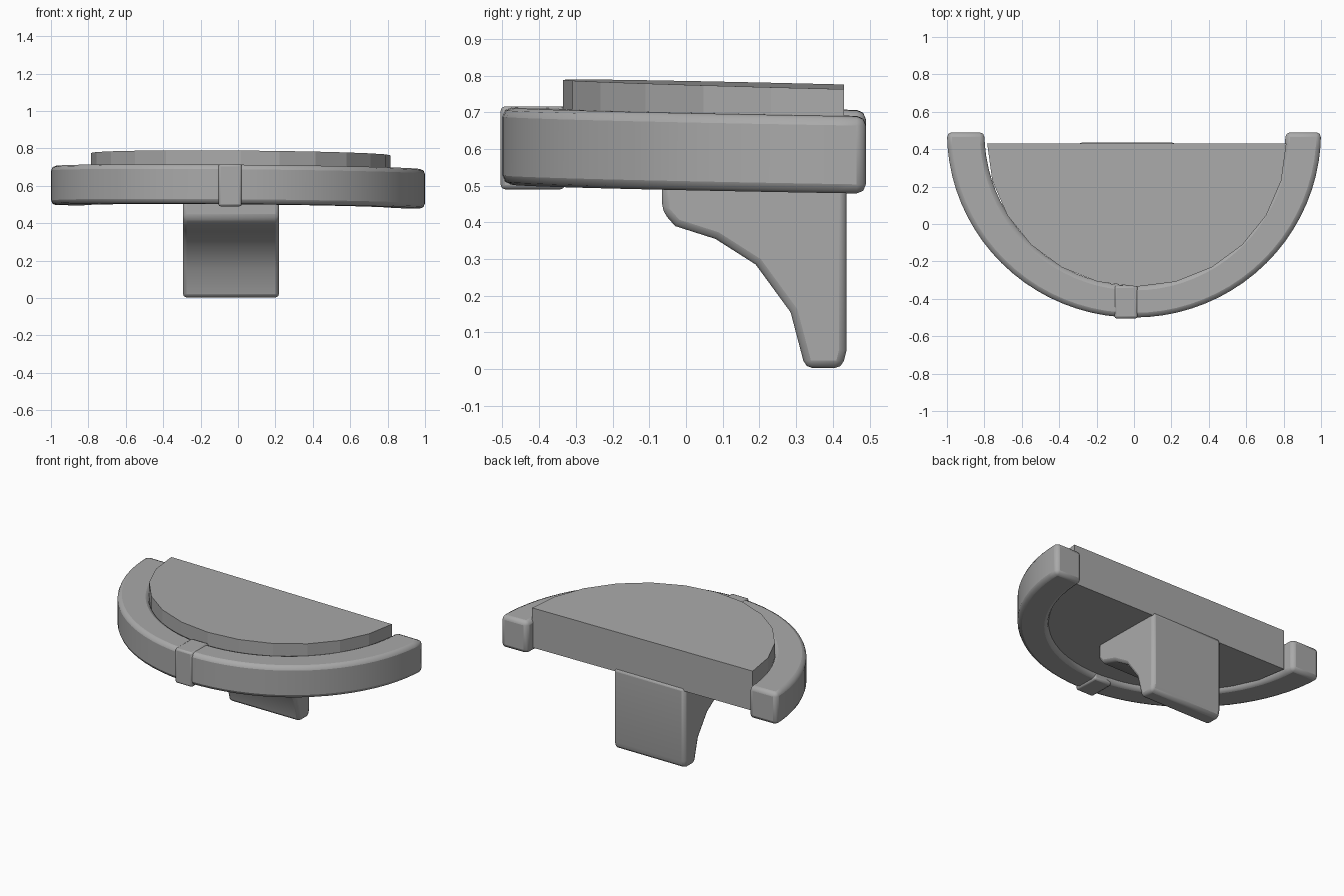
import bpy, bmesh, math
from mathutils import Vector

cube = bpy.data.objects.get("Cube")
if cube:
    bpy.data.objects.remove(cube, do_unlink=True)

GREY = (0.4, 0.4, 0.4)
mat = bpy.data.materials.new("plain grey")
mat.use_nodes = True
mat.diffuse_color = (*GREY, 1)
mat.node_tree.nodes["Principled BSDF"].inputs["Base Color"].default_value = (*GREY, 1)


def prism(name, points, offset, bevel=0, smooth=True):
    """Extrude a closed outline along an offset, with an optional rounded edge."""
    bm = bmesh.new()
    face = bm.faces.new([bm.verts.new(p) for p in points])
    ext = bmesh.ops.extrude_face_region(bm, geom=[face])
    moved = [v for v in ext["geom"] if isinstance(v, bmesh.types.BMVert)]
    bmesh.ops.translate(bm, verts=moved, vec=Vector(offset))
    bmesh.ops.recalc_face_normals(bm, faces=bm.faces[:])
    mesh = bpy.data.meshes.new(name)
    bm.to_mesh(mesh)
    bm.free()
    mesh.materials.append(mat)
    obj = bpy.data.objects.new(name, mesh)
    bpy.context.collection.objects.link(obj)
    if bevel:
        mod = obj.modifiers.new("soft edges", "BEVEL")
        mod.width, mod.segments = bevel, 2
        mod.limit_method, mod.angle_limit = "ANGLE", math.radians(35)
    if smooth:
        bpy.ops.object.select_all(action="DESELECT")
        obj.select_set(True)
        bpy.context.view_layer.objects.active = obj
        bpy.ops.object.shade_smooth_by_angle(angle=math.radians(35))
    return obj


def arc(cx, cy, rx, ry, z, n):
    """Front half of an ellipse, from the right end to the left end."""
    return [(cx - rx * math.cos(math.pi * i / n),
             cy - ry * math.sin(math.pi * i / n), z) for i in range(n + 1)]


def tilt(obj, slope_x, slope_y):
    """Let the part sag slightly toward its left and back."""
    for v in obj.data.vertices:
        v.co.z -= slope_x * v.co.x + slope_y * v.co.y


# Half-round shelf top
top = prism("shelf_top", arc(0.015, 0.43, 0.8, 0.765, 0.52, 12), (0, 0, 0.26), smooth=False)
tilt(top, 0.008, 0.025)

# Rounded rim around the curved edge
outer = arc(0, 0.49, 1.0, 0.99, 0.495, 40)
inner = arc(0.005, 0.49, 0.805, 0.82, 0.495, 40)
rim = prism("rim", outer + inner[::-1], (0, 0, 0.21), 0.025)
tilt(rim, 0.009, 0.016)

# Clip wrapped around the front of the rim
clip = [(-0.105, -0.33, 0.49), (0.02, -0.33, 0.49),
        (0.02, -0.505, 0.49), (-0.105, -0.505, 0.49)]
prism("front_clip", clip, (0, 0, 0.226), 0.012)

# Curved support bracket, extruded sideways from its side profile
profile = [(-0.065, 0.53), (-0.065, 0.43), (-0.03, 0.39), (0.08, 0.355),
           (0.19, 0.285), (0.285, 0.155), (0.325, 0.003), (0.425, 0.003),
           (0.437, 0.05), (0.437, 0.53)]
prism("support_bracket", [(-0.295, y, z) for y, z in profile], (0.515, 0, 0), 0.02)
